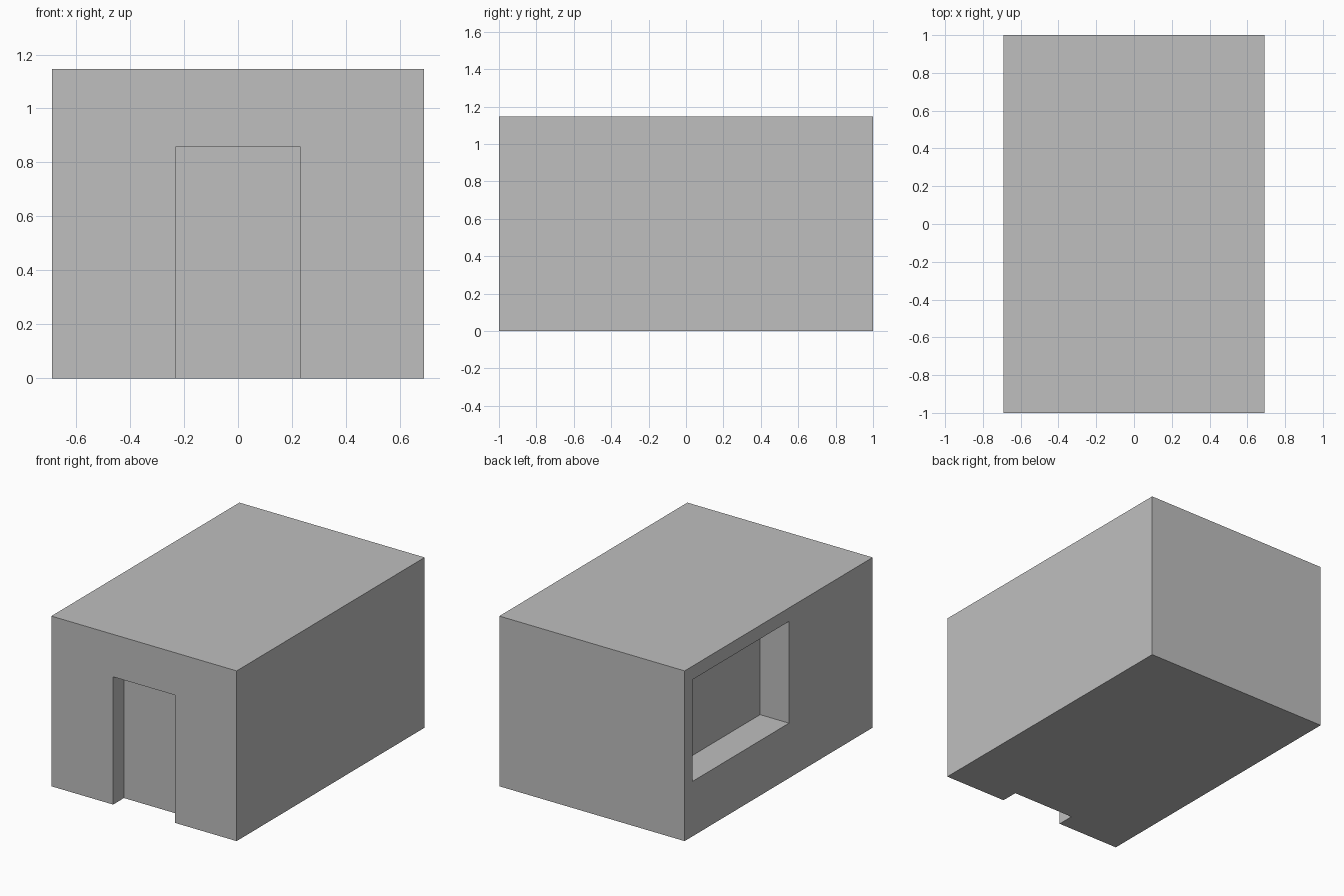
import bpy

cube = bpy.data.objects.get("Cube")
if cube:
    bpy.data.objects.remove(cube, do_unlink=True)

# Overall size and overshoot of the cutters
HALF_X, HALF_Y, HEIGHT = 0.69, 1.0, 1.146
OVER = 0.1

grey = bpy.data.materials.new("plain grey")
grey.use_nodes = True
colour = (0.52, 0.52, 0.52, 1)
grey.diffuse_color = colour
grey.node_tree.nodes["Principled BSDF"].inputs["Base Color"].default_value = colour


def box(name, low, high):
    """Axis-aligned box between two corners."""
    centre = [(a + b) / 2 for a, b in zip(low, high)]
    bpy.ops.mesh.primitive_cube_add(size=1, location=centre)
    obj = bpy.context.object
    obj.name = name
    obj.scale = [b - a for a, b in zip(low, high)]
    bpy.ops.object.transform_apply(location=True, rotation=False, scale=True)
    obj.data.materials.append(grey)
    return obj


def carve(target, cutter):
    """Cut a recess and remove the helper."""
    cutter.hide_render = True
    mod = target.modifiers.new(cutter.name, "BOOLEAN")
    mod.operation = "DIFFERENCE"
    mod.solver = "EXACT"
    mod.object = cutter
    bpy.context.view_layer.objects.active = target
    bpy.ops.object.modifier_apply(modifier=mod.name)
    bpy.data.objects.remove(cutter, do_unlink=True)


# Solid building block
building = box("building_block", (-HALF_X, -HALF_Y, 0), (HALF_X, HALF_Y, HEIGHT))

# Doorway recess in the front, open at the ground
carve(building, box("doorway_cutter",
                    (-0.23, -HALF_Y - OVER, -OVER),
                    (0.23, -HALF_Y + 0.115, 0.86)))

# Wide window recess in the -x side, towards the back
carve(building, box("window_cutter",
                    (-HALF_X - OVER, -0.11, 0.37),
                    (-HALF_X + 0.215, 0.915, 1.055)))
